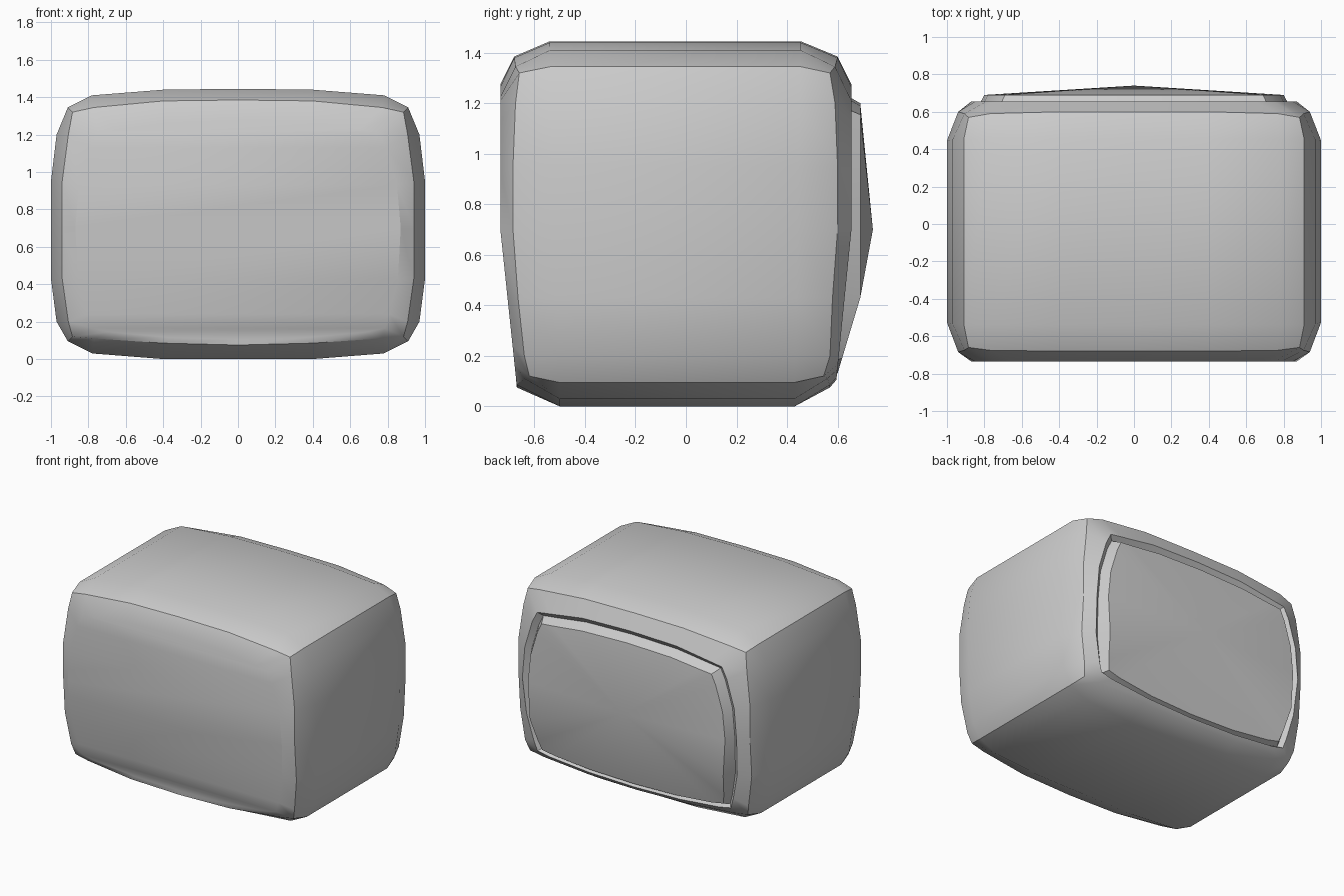
import bpy, bmesh

if "Cube" in bpy.data.objects:
    bpy.data.objects.remove(bpy.data.objects["Cube"])

# Half outlines (x, z), top centre round to bottom centre
OUTER = [(0, 1.445), (.4, 1.44), (.78, 1.41), (.91, 1.345), (.97, 1.2), (1, .95), (1, .7),
         (1, .43), (.97, .2), (.91, .095), (.78, .03), (.4, 0), (0, 0)]
EDGE = [(0, 1.385), (.4, 1.38), (.77, 1.345), (.885, 1.32), (.907, 1.2), (.94, .95), (.94, .7),
        (.94, .43), (.907, .2), (.885, .12), (.77, .11), (.4, .085), (0, .075)]
INSET = [(0, 1.275), (.38, 1.265), (.65, 1.225), (.75, 1.21), (.79, 1.13), (.85, .93), (.87, .7),
         (.855, .43), (.81, .24), (.785, .165), (.69, .145), (.37, .115), (0, .105)]
PANEL = [(0, 1.2), (.36, 1.19), (.6, 1.163), (.69, 1.155), (.725, 1.08), (.78, .9), (.8, .7),
         (.785, .43), (.755, .26), (.735, .19), (.64, .17), (.35, .14), (0, .13)]
# Depth of the front and back sharp edges along the same half outline
FRONT_Y = [-.68, -.68, -.675, -.66, -.675, -.685, -.685, -.665, -.64, -.62, -.64, -.67, -.67]
BACK_Y = [.6, .6, .59, .57, .59, .6, .6, .58, .57, .545, .56, .57, .57]


def ring(bm, half, depth):
    """Mirror a half outline into a closed ring; depth(index, z) gives y."""
    right = [(x, depth(i, z), z) for i, (x, z) in enumerate(half)]
    left = [(-x, y, z) for x, y, z in right[-2:0:-1]]
    return [bm.verts.new(p) for p in right + left]


def bridge(bm, a, b):
    n = len(a)
    for i in range(n):
        j = (i + 1) % n
        bm.faces.new((a[i], a[j], b[j], b[i]))


def cap(bm, r):
    """Fill a ring with level strips from left to right."""
    n = len(r)
    for i in range(n // 2):
        quad = [r[i], r[i + 1], r[-i - 1], r[-i % n]]
        bm.faces.new(list(dict.fromkeys(quad)))


def finish(bm, name, flip=False):
    bmesh.ops.recalc_face_normals(bm, faces=bm.faces)
    bm.normal_update()
    if flip:
        # Open shell: make sure it faces the back
        if sum(f.normal.y * f.calc_area() for f in bm.faces) < 0:
            bmesh.ops.reverse_faces(bm, faces=bm.faces)
    mesh = bpy.data.meshes.new(name)
    bm.to_mesh(mesh)
    bm.free()
    ob = bpy.data.objects.new(name, mesh)
    bpy.context.collection.objects.link(ob)
    bpy.ops.object.select_all(action='DESELECT')
    ob.select_set(True)
    bpy.context.view_layer.objects.active = ob
    bpy.ops.object.shade_smooth_by_angle()


def back_y(z):
    return .655 - .1 * max(0, .7 - z)


# Groove floor lies midway between the opening and the panel edge
GROOVE = [((a + c) / 2, (b + d) / 2) for (a, b), (c, d) in zip(INSET, PANEL)]


def groove_y(i, z):
    return back_y(z) - .03


# Bulged body, lofted front to back
bm = bmesh.new()
rings = [
    ring(bm, INSET, lambda i, z: -.735 + .105 * max(0, .7 - z)),
    ring(bm, EDGE, lambda i, z: FRONT_Y[i]),
    ring(bm, OUTER, lambda i, z: -.5 - .04 * z / 1.445),
    ring(bm, OUTER, lambda i, z: .43 + .025 * z / 1.445),
    ring(bm, EDGE, lambda i, z: BACK_Y[i]),
    ring(bm, INSET, lambda i, z: back_y(z)),
    ring(bm, GROOVE, groove_y),
]
for a, b in zip(rings, rings[1:]):
    bridge(bm, a, b)
cap(bm, rings[0])
finish(bm, "body")

# Raised back panel with bevelled sides and a shallow peak
bm = bmesh.new()
base = ring(bm, GROOVE, groove_y)
rim = ring(bm, PANEL, lambda i, z: .69 - .3 * max(0, .43 - z))
bridge(bm, base, rim)
peak = bm.verts.new((0, .74, .7))
for i in range(len(rim)):
    bm.faces.new((rim[i], rim[(i + 1) % len(rim)], peak))
finish(bm, "back_panel", flip=True)
